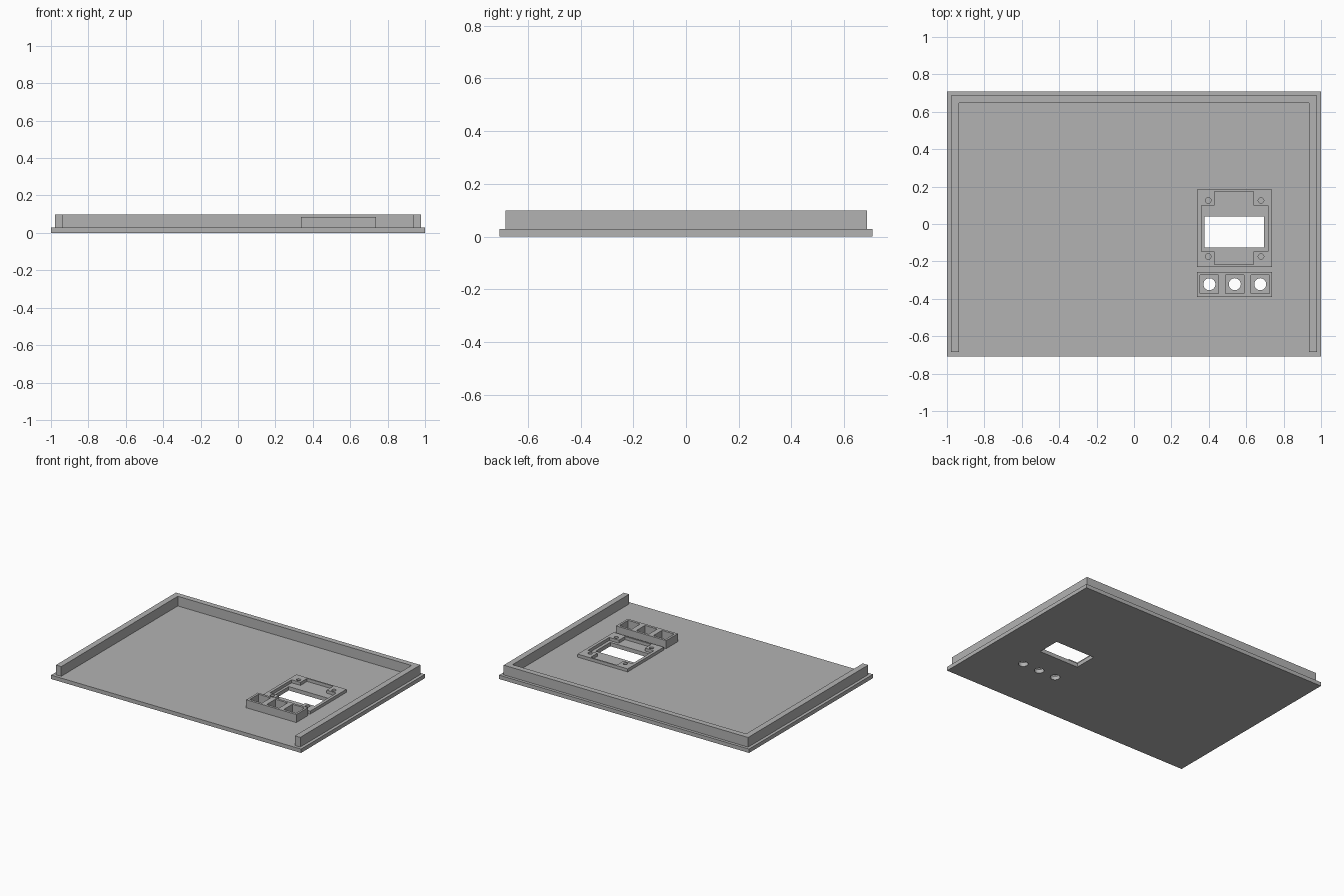
import bpy
import bmesh
from math import cos, sin, tau

cube = bpy.data.objects.get("Cube")
if cube:
    bpy.data.objects.remove(cube, do_unlink=True)

# Single grey plastic
grey = bpy.data.materials.new("grey plastic")
grey.use_nodes = True
colour = (0.45, 0.45, 0.45, 1)
grey.diffuse_color = colour
grey.node_tree.nodes["Principled BSDF"].inputs["Base Color"].default_value = colour


def rect(x0, x1, y0, y1):
    return [(x0, y0), (x1, y0), (x1, y1), (x0, y1)]


def circle(x, y, r, sides=32):
    return [(x + r * cos(tau * i / sides), y + r * sin(tau * i / sides))
            for i in range(sides)]


def slab(name, z0, z1, outline, holes=()):
    """Extrude an outline with cut-outs between two heights."""
    curve = bpy.data.curves.new(name + "_profile", "CURVE")
    curve.dimensions = "2D"
    curve.fill_mode = "BOTH"
    curve.extrude = (z1 - z0) / 2
    for loop in [outline, *holes]:
        spline = curve.splines.new("POLY")
        spline.points.add(len(loop) - 1)
        for point, (x, y) in zip(spline.points, loop):
            point.co = (x, y, 0, 1)
        spline.use_cyclic_u = True
    helper = bpy.data.objects.new(name + "_profile", curve)
    bpy.context.collection.objects.link(helper)
    depsgraph = bpy.context.evaluated_depsgraph_get()
    mesh = bpy.data.meshes.new_from_object(helper.evaluated_get(depsgraph))
    bpy.data.objects.remove(helper, do_unlink=True)

    # Weld caps to walls and lift into place
    bm = bmesh.new()
    bm.from_mesh(mesh)
    bmesh.ops.remove_doubles(bm, verts=bm.verts, dist=0.0001)
    bmesh.ops.recalc_face_normals(bm, faces=bm.faces)
    bmesh.ops.translate(bm, verts=bm.verts, vec=(0, 0, (z0 + z1) / 2))
    for face in bm.faces:
        face.smooth = False
        face.material_index = 0
    bm.to_mesh(mesh)
    bm.free()
    mesh.name = name
    mesh.materials.clear()
    mesh.materials.append(grey)
    obj = bpy.data.objects.new(name, mesh)
    bpy.context.collection.objects.link(obj)
    return obj


FLOOR = 0.028
BUTTON_X = (0.403, 0.539, 0.675)
BUTTON_Y = -0.322

# Base plate with display window and button holes
slab("base_plate", 0, FLOOR, rect(-1, 1, -0.708, 0.708),
     [rect(0.378, 0.694, -0.126, 0.04)]
     + [circle(x, BUTTON_Y, 0.032) for x in BUTTON_X])

# Three-sided rim, open at the front
half = [(0.978, -0.685), (0.978, 0.687), (-0.978, 0.687), (-0.978, -0.685)]
inner = [(-0.935, -0.685), (-0.935, 0.647), (0.935, 0.647), (0.935, -0.685)]
slab("rim_wall", FLOOR, 0.098, half + inner)

# Display frame with a cross-shaped recess and corner screw holes
cross = [(0.431, -0.217), (0.64, -0.217), (0.64, -0.147), (0.717, -0.147),
         (0.717, 0.099), (0.64, 0.099), (0.64, 0.174), (0.431, 0.174),
         (0.431, 0.099), (0.36, 0.099), (0.36, -0.147), (0.431, -0.147)]
screws = [circle(x, y, 0.015, 20) for x in (0.397, 0.679) for y in (-0.174, 0.126)]
slab("display_frame", FLOOR, 0.05, rect(0.338, 0.739, -0.229, 0.184),
     [cross] + screws)

# Button housing with three square pockets
pocket = 0.049
slab("button_housing", FLOOR, 0.086, rect(0.338, 0.739, -0.389, -0.256),
     [rect(x - pocket, x + pocket, BUTTON_Y - pocket, BUTTON_Y + pocket)
      for x in BUTTON_X])
